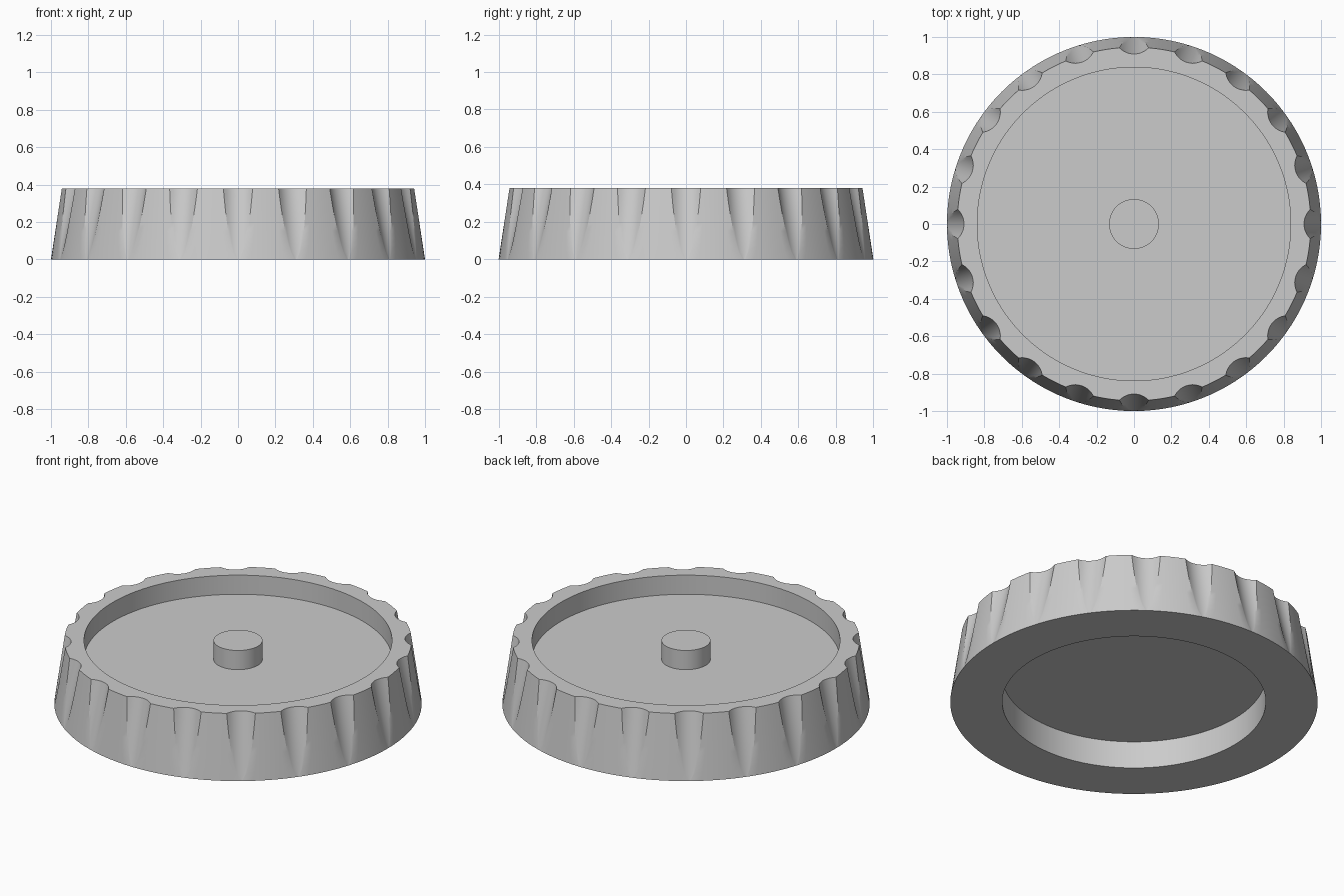
import bpy
import bmesh
import math

if "Cube" in bpy.data.objects:
    bpy.data.objects.remove(bpy.data.objects["Cube"], do_unlink=True)

HEIGHT = 0.38
FLUTES = 20
FLUTE_RADIUS = 0.103
GROOVE_STEPS, LAND_STEPS = 10, 6

grey = bpy.data.materials.new("plain grey")
grey.use_nodes = True
grey.diffuse_color = (0.6, 0.6, 0.6, 1)
grey.node_tree.nodes["Principled BSDF"].inputs["Base Color"].default_value = (0.6, 0.6, 0.6, 1)


def fluted_ring(z):
    """Polar points of the tapered wall at height z, with scooped flutes."""
    radius = 1 - 0.055 * z / HEIGHT
    depth = max(0.036 * z / HEIGHT, 0.0001)
    half = math.sqrt(2 * FLUTE_RADIUS * depth - depth ** 2)
    pitch = 2 * math.pi / FLUTES
    edge = math.asin(half / radius)
    points = []
    for k in range(FLUTES):
        for i in range(GROOVE_STEPS):
            t = 2 * i / GROOVE_STEPS - 1
            scoop = math.sqrt(FLUTE_RADIUS ** 2 - (t * half) ** 2) - (FLUTE_RADIUS - depth)
            points.append((k * pitch + t * edge, radius - scoop))
        for i in range(LAND_STEPS):
            points.append((k * pitch + edge + (pitch - 2 * edge) * i / LAND_STEPS, radius))
    return points


def finish(obj):
    obj.data.materials.append(grey)
    bpy.ops.object.select_all(action="DESELECT")
    obj.select_set(True)
    bpy.context.view_layer.objects.active = obj
    bpy.ops.object.shade_smooth_by_angle(angle=math.radians(30))


# Cap body: underside recess, fluted wall, rim and upper recess
bm = bmesh.new()


def add_ring(points, z):
    return [bm.verts.new((r * math.cos(a), r * math.sin(a), z)) for a, r in points]


def round_ring(radius, z):
    return add_ring([(a, radius) for a, _ in fluted_ring(HEIGHT)], z)


WALL_STEPS = 10
rings = [round_ring(0.717, 0.164), round_ring(0.717, 0)]
for i in range(WALL_STEPS + 1):
    z = HEIGHT * i / WALL_STEPS
    rings.append(add_ring(fluted_ring(z), z))
rings += [round_ring(0.838, HEIGHT), round_ring(0.838, 0.265)]

for low, high in zip(rings, rings[1:]):
    n = len(low)
    for i in range(n):
        j = (i + 1) % n
        bm.faces.new((low[i], low[j], high[j], high[i]))
bm.faces.new(list(reversed(rings[0])))
bm.faces.new(rings[-1])
bmesh.ops.recalc_face_normals(bm, faces=bm.faces)
mesh = bpy.data.meshes.new("fluted_cap")
bm.to_mesh(mesh)
bm.free()
cap = bpy.data.objects.new("fluted_cap", mesh)
bpy.context.collection.objects.link(cap)
finish(cap)

# Centre post standing on the recess floor
bpy.ops.mesh.primitive_cylinder_add(vertices=64, radius=0.133, depth=0.12, location=(0, 0, HEIGHT - 0.06))
post = bpy.context.object
post.name = "centre_post"
finish(post)
